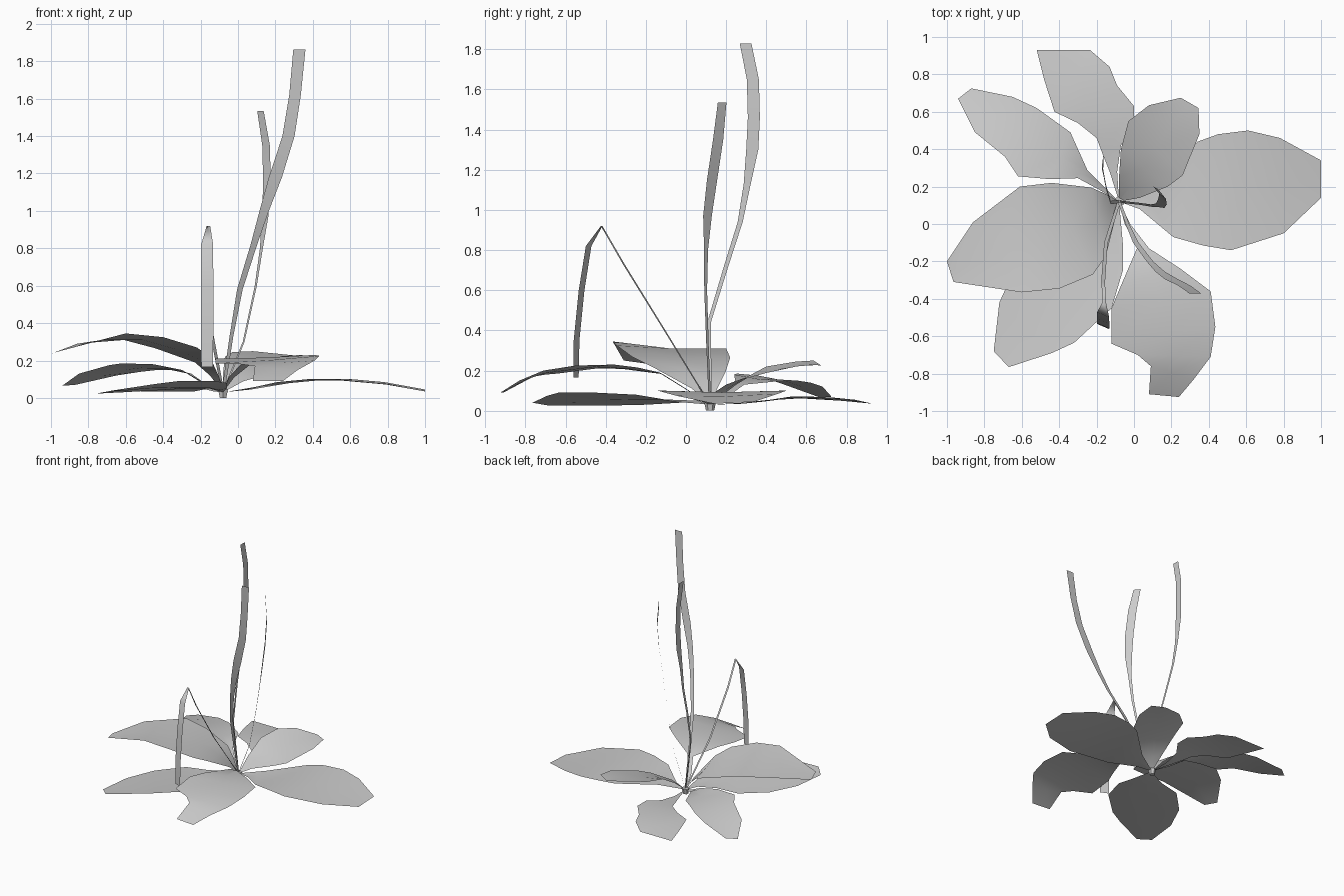
import bpy, bmesh
from mathutils import Vector

BASE = Vector((-0.08, 0.12, 0.03))


def make_mesh(name, rows):
    """Skin rows of points, all the same length, into a smooth sheet."""
    bm = bmesh.new()
    grid = [[bm.verts.new(p) for p in row] for row in rows]
    for a, b in zip(grid, grid[1:]):
        for i in range(len(a) - 1):
            bm.faces.new((a[i], a[i + 1], b[i + 1], b[i]))
    bmesh.ops.recalc_face_normals(bm, faces=bm.faces)
    if sum(f.normal.z for f in bm.faces) < 0:
        bmesh.ops.reverse_faces(bm, faces=bm.faces)
    me = bpy.data.meshes.new(name)
    bm.to_mesh(me)
    bm.free()
    me.polygons.foreach_set("use_smooth", [True] * len(me.polygons))
    ob = bpy.data.objects.new(name, me)
    bpy.context.collection.objects.link(ob)
    return ob


def leaf(name, edge_a, edge_b, fold=0.008):
    """Broad leaf lofted between two edges, with a lowered midrib."""
    a, b = [Vector(p) for p in edge_a], [Vector(p) for p in edge_b]
    a.insert(0, BASE.lerp(a[0], 0.06))
    b.insert(0, BASE.lerp(b[0], 0.06))
    rows = []
    for i, (p, q) in enumerate(zip(a, b)):
        drop = fold if 0 < i < len(a) - 1 else 0
        rows.append((p, (p + q) / 2 - Vector((0, 0, drop)), q))
    make_mesh(name, rows)


def blade(name, across, path):
    """Upright ribbon: path of (x, y, z, width), widened along 'across'."""
    d = Vector(across).normalized()
    rows = [(BASE - d * 0.008, BASE + d * 0.008)]
    for x, y, z, w in path:
        c = Vector((x, y, z))
        rows.append((c - d * w / 2, c + d * w / 2))
    make_mesh(name, rows)


# Broad ground leaves
leaf("leaf_right",
     [(.10, .22, .06), (.34, .44, .09), (.45, .48, .10), (.61, .50, .10), (.78, .46, .085), (1, .34, .045)],
     [(.03, .08, .045), (.21, -.07, .085), (.37, -.115, .10), (.52, -.14, .10), (.80, -.05, .075), (1, .14, .035)])
leaf("leaf_back_right",
     [(-.08, .25, .13), (-.07, .40, .22), (-.03, .55, .245), (.08, .635, .25), (.25, .675, .225)],
     [(.03, .14, .09), (.18, .20, .13), (.26, .26, .15), (.35, .48, .21), (.345, .62, .23)])
leaf("leaf_front_right",
     [(-.02, 0, .11), (.08, -.13, .19), (.25, -.24, .215), (.41, -.36, .23),
      (.435, -.55, .225), (.41, -.71, .20), (.32, -.83, .15), (.24, -.925, .09)],
     [(-.05, 0, .11), (.02, -.12, .185), (-.07, -.33, .21), (-.12, -.45, .21),
      (-.12, -.64, .185), (.02, -.70, .18), (.09, -.76, .17), (.08, -.91, .09)], 0.004)
leaf("leaf_front_left",
     [(-.15, .06, .05), (-.28, 0, .05), (-.45, -.03, .04), (-.62, -.20, .03), (-.72, -.42, .025), (-.75, -.68, .025)],
     [(-.06, -.10, .05), (-.06, -.25, .08), (-.12, -.45, .09), (-.32, -.635, .09), (-.44, -.69, .075), (-.67, -.765, .04)])
leaf("leaf_left",
     [(-.15, .16, .12), (-.23, .195, .19), (-.44, .22, .265), (-.61, .20, .31), (-.86, .01, .29), (-1, -.20, .235)],
     [(-.10, .03, .11), (-.15, -.17, .22), (-.22, -.27, .27), (-.40, -.345, .325), (-.60, -.365, .345), (-.965, -.31, .25)])
leaf("leaf_back_left",
     [(-.18, .22, .08), (-.25, .29, .13), (-.34, .49, .15), (-.43, .555, .15),
      (-.52, .62, .14), (-.65, .68, .12), (-.87, .725, .07)],
     [(-.18, .18, .08), (-.30, .245, .15), (-.45, .24, .18), (-.62, .255, .185),
      (-.69, .36, .175), (-.85, .49, .13), (-.94, .67, .065)])
leaf("leaf_back",
     [(-.13, .28, .035), (-.17, .38, .045), (-.20, .46, .055), (-.30, .54, .06),
      (-.425, .60, .06), (-.48, .77, .05), (-.52, .93, .035)],
     [(-.09, .28, .04), (-.07, .42, .055), (0, .52, .07), (0, .63, .07),
      (-.09, .74, .065), (-.13, .84, .055), (-.235, .93, .035)], 0.0)

# Tall upright blades
blade("tall_blade_front", (1, 0, 0),
      [(-.035, 0, .33, .02), (.01, -.10, .58, .03), (.085, -.20, .82, .035), (.14, -.255, 1.0, .05),
       (.20, -.295, 1.18, .07), (.27, -.33, 1.4, .065), (.305, -.355, 1.62, .062), (.328, -.372, 1.862, .065)])
blade("tall_blade_right", (.04, -.05, 0),
      [(.03, .108, .3, .015), (.095, .098, .6, .018), (.125, .10, .8, .025),
       (.145, .107, .97, .055), (.155, .13, 1.15, .065), (.15, .16, 1.35, .065), (.12, .18, 1.535, .055)])
blade("tall_blade_back", (0, 1, 0),
      [(-.125, .115, .44, .018), (-.15, .20, .72, .022), (-.163, .27, .94, .025), (-.17, .305, 1.13, .035),
       (-.165, .33, 1.3, .06), (-.163, .338, 1.46, .06), (-.165, .333, 1.65, .06), (-.167, .297, 1.828, .058)])

# Bent blade: rising stalk, then a hanging strip
blade("bent_blade_front", (.065, -.028, 0),
      [(-.15, -.10, .39, .02), (-.165, -.31, .73, .022), (-.158, -.42, .92, .02), (-.165, -.485, .82, .07),
       (-.165, -.52, .60, .072), (-.165, -.545, .35, .072), (-.165, -.548, .165, .068)])

# Root crown where everything meets
bpy.ops.mesh.primitive_cone_add(vertices=6, radius1=0.02, radius2=0.03, depth=0.045,
                                location=(BASE.x, BASE.y, 0.0225))
bpy.context.object.name = "root_crown"
